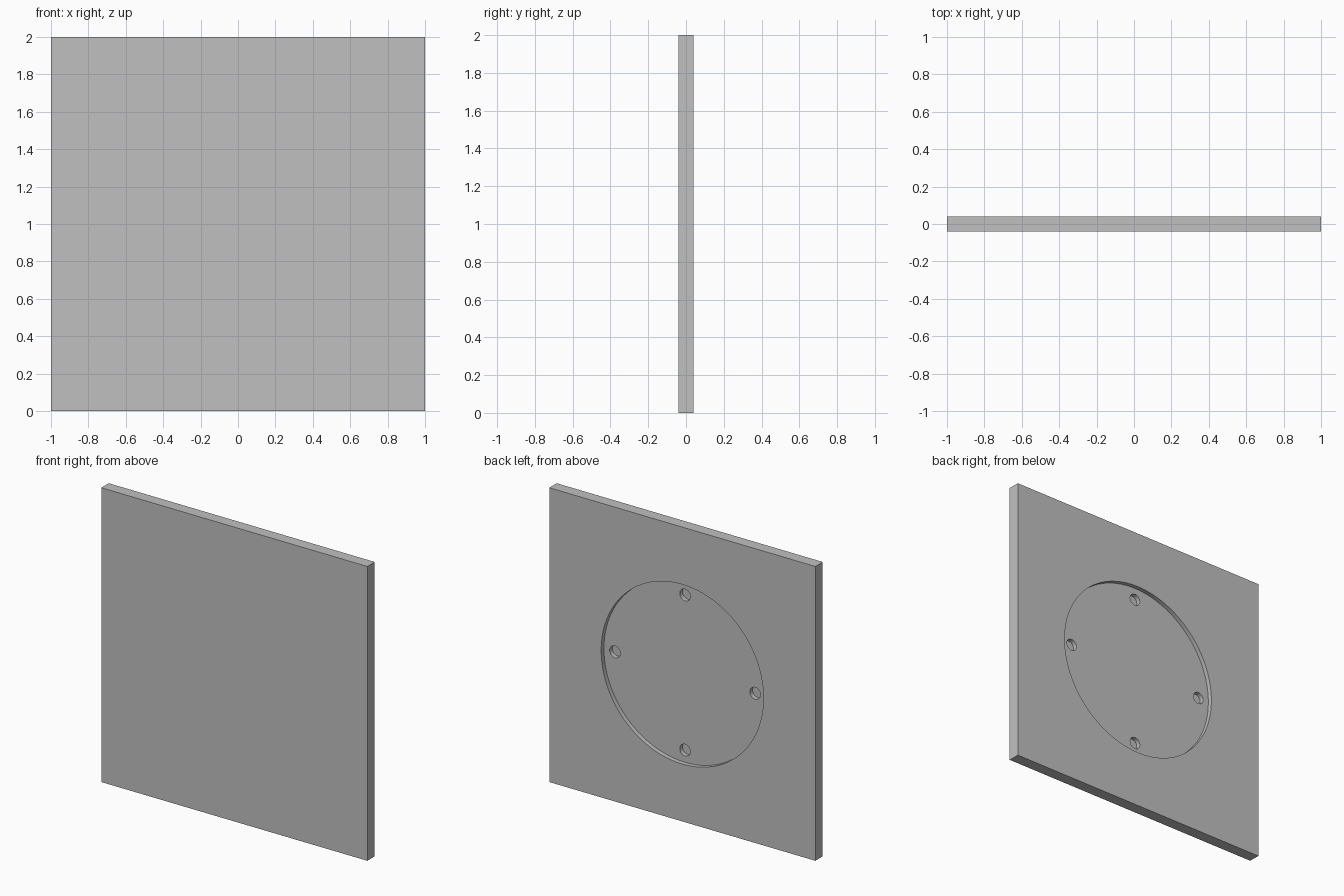
import bpy
from math import cos, sin, pi, radians

cube = bpy.data.objects.get("Cube")
if cube:
    bpy.data.objects.remove(cube, do_unlink=True)

SIZE, THICK = 2.0, 0.08
BACK = THICK / 2
RECESS_RADIUS, RECESS_DEPTH = 0.61, 0.03
HOLE_RADIUS, HOLE_DEPTH, HOLE_CIRCLE = 0.04, 0.03, 0.527

grey = bpy.data.materials.new("plain grey")
grey.use_nodes = True
colour = (0.53, 0.53, 0.53, 1)
grey.diffuse_color = colour
grey.node_tree.nodes["Principled BSDF"].inputs["Base Color"].default_value = colour

# Square panel
bpy.ops.mesh.primitive_cube_add(size=1, location=(0, 0, SIZE / 2))
panel = bpy.context.object
panel.name = "square_panel"
panel.scale = (SIZE, THICK, SIZE)
bpy.ops.object.transform_apply(location=False, rotation=False, scale=True)
panel.data.materials.append(grey)


def bore(name, x, z, radius, floor, sides):
    """Cut a flat-bottomed round pocket into the back, down to y = floor."""
    top = BACK + 0.05
    bpy.ops.mesh.primitive_cylinder_add(
        vertices=sides, radius=radius, depth=top - floor,
        location=(x, (top + floor) / 2, z), rotation=(pi / 2, 0, 0))
    cutter = bpy.context.object
    cutter.name = name + "_cutter"
    cutter.hide_render = True
    cutter.data.materials.append(grey)
    cut = panel.modifiers.new(name, "BOOLEAN")
    cut.operation = "DIFFERENCE"
    cut.solver = "EXACT"
    cut.object = cutter
    bpy.context.view_layer.objects.active = panel
    bpy.ops.object.modifier_apply(modifier=cut.name)
    bpy.data.objects.remove(cutter, do_unlink=True)


# Shallow round recess in the back
recess_floor = BACK - RECESS_DEPTH
bore("round_recess", 0, SIZE / 2, RECESS_RADIUS, recess_floor, 96)

# Four blind screw holes inside the recess
for i in range(4):
    a = i * pi / 2
    bore("screw_hole", HOLE_CIRCLE * cos(a), SIZE / 2 + HOLE_CIRCLE * sin(a),
         HOLE_RADIUS, recess_floor - HOLE_DEPTH, 32)

# Smooth round walls, sharp rims
bpy.ops.object.select_all(action="DESELECT")
panel.select_set(True)
bpy.context.view_layer.objects.active = panel
bpy.ops.object.shade_smooth_by_angle(angle=radians(30))
